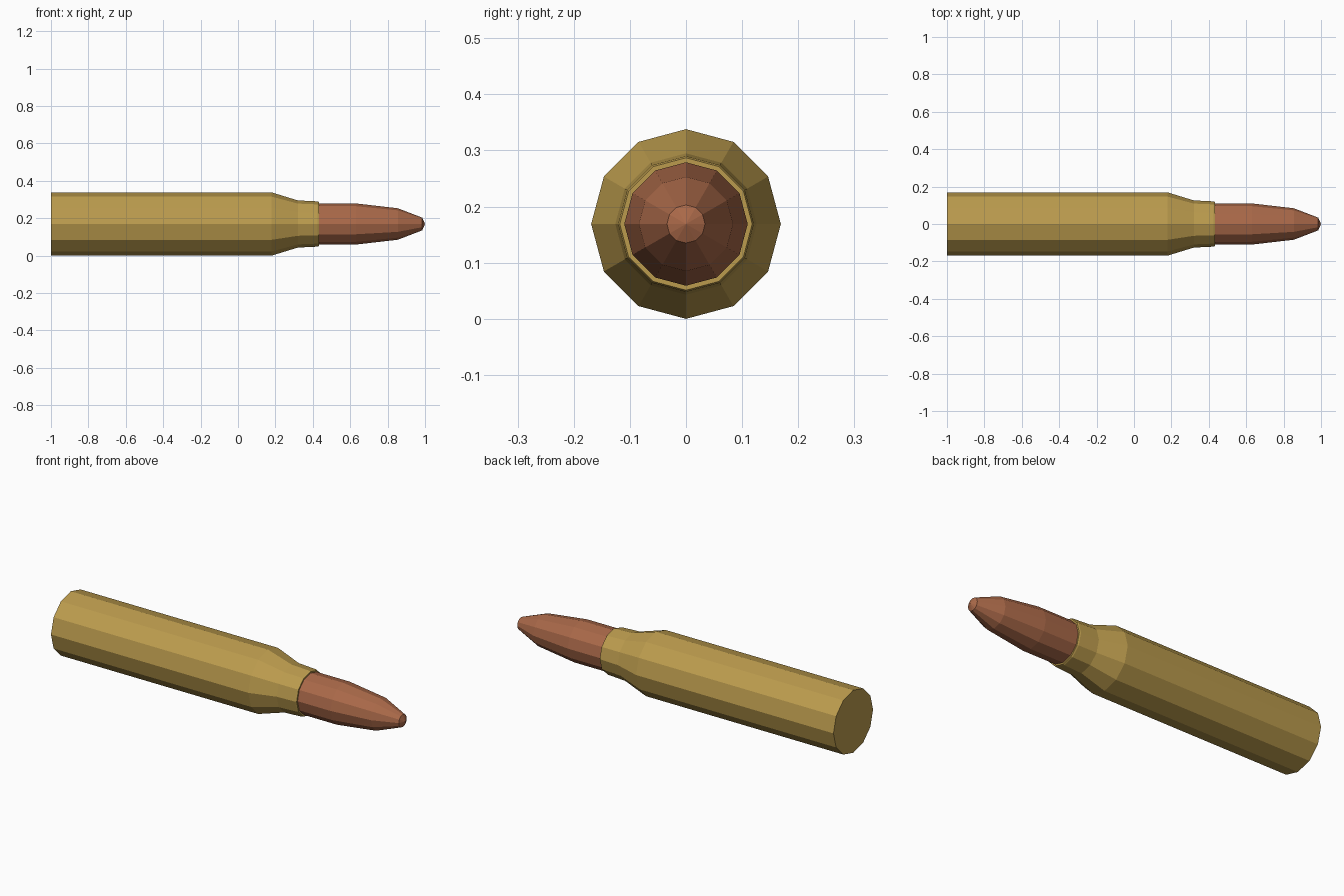
import bpy
import bmesh
import math

if "Cube" in bpy.data.objects:
    bpy.data.objects.remove(bpy.data.objects["Cube"])

SIDES = 12
AXIS_Z = 0.169


def material(name, rgb):
    m = bpy.data.materials.new(name)
    m.diffuse_color = (*rgb, 1.0)
    m.use_nodes = True
    m.node_tree.nodes["Principled BSDF"].inputs["Base Color"].default_value = m.diffuse_color
    return m


def lathe(name, profile, mat):
    """Revolve (x, radius) points around the long axis; radius 0 closes to a point."""
    bm = bmesh.new()
    rings = []
    for x, r in profile:
        n = SIDES if r > 0 else 1
        rings.append([bm.verts.new((x,
                                    r * math.cos(math.tau * i / SIDES),
                                    AXIS_Z + r * math.sin(math.tau * i / SIDES)))
                      for i in range(n)])
    for a, b in zip(rings, rings[1:]):
        for i in range(SIDES):
            j = (i + 1) % SIDES
            quad = [a[i % len(a)], a[j % len(a)], b[j % len(b)], b[i % len(b)]]
            bm.faces.new(list(dict.fromkeys(quad)))
    # close any open flat end
    for ring in (rings[0], rings[-1]):
        if len(ring) > 1:
            bm.faces.new(ring)
    bmesh.ops.recalc_face_normals(bm, faces=bm.faces)
    mesh = bpy.data.meshes.new(name)
    bm.to_mesh(mesh)
    bm.free()
    mesh.materials.append(mat)
    obj = bpy.data.objects.new(name, mesh)
    bpy.context.collection.objects.link(obj)
    return obj


brass = material("brass", (0.50, 0.33, 0.075))
copper = material("copper", (0.40, 0.14, 0.066))

# Casing: straight body, tapered shoulder, neck with a chamfered lip
lathe("casing", [(-1.0, 0.169), (0.18, 0.169), (0.32, 0.126),
                 (0.425, 0.121), (0.433, 0.118)], brass)

# Bullet: straight shank seated in the neck, tapering to a blunt tip
lathe("bullet", [(0.40, 0.11), (0.63, 0.11), (0.855, 0.084),
                 (0.985, 0.034), (1.0, 0.0)], copper)
